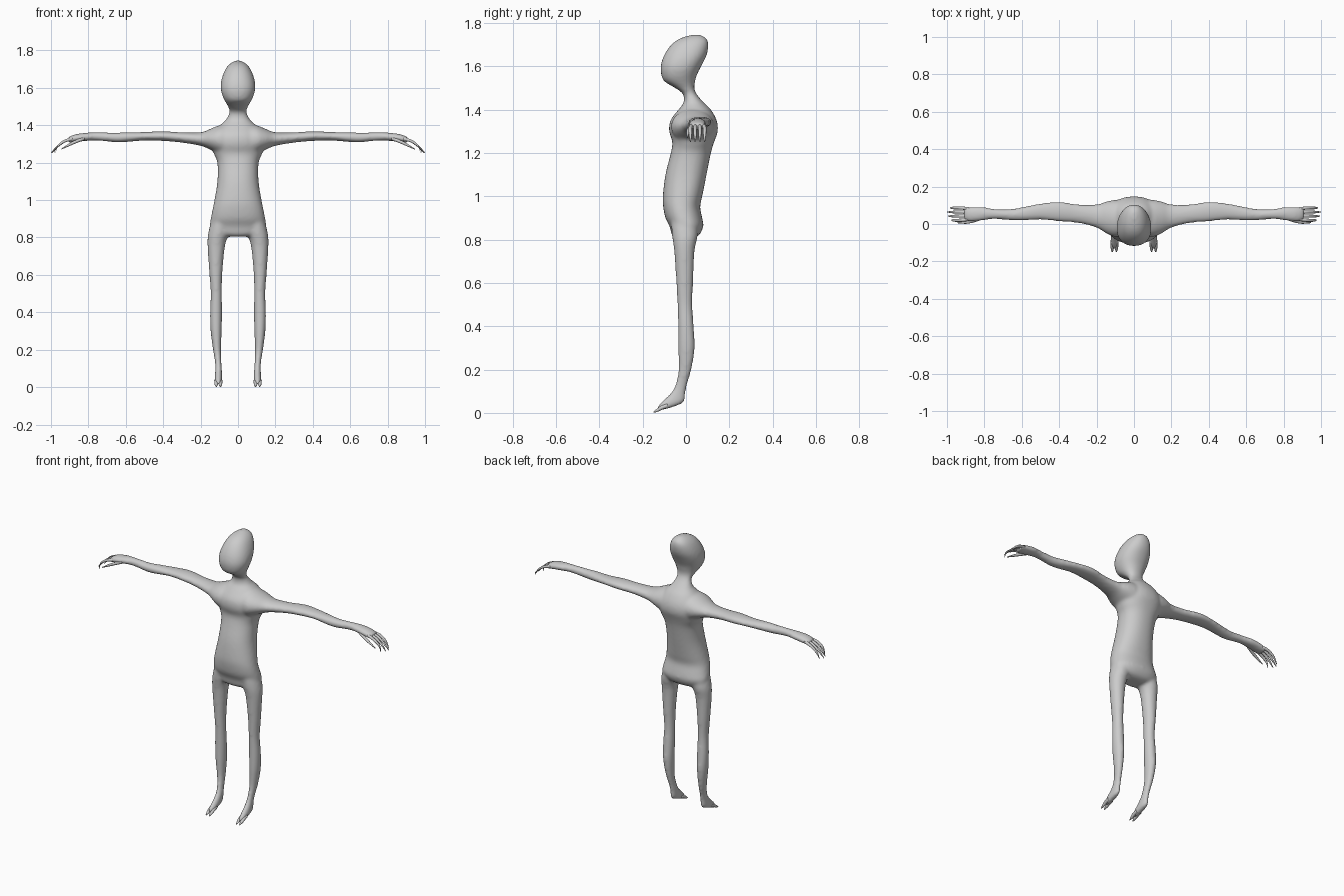
import bpy, bmesh, math
from mathutils import Vector

cube = bpy.data.objects.get("Cube")
if cube:
    bpy.data.objects.remove(cube, do_unlink=True)

skin = bpy.data.materials.new("plain grey")
skin.use_nodes = True
grey = (0.6, 0.6, 0.6, 1)
skin.diffuse_color = grey
skin.node_tree.nodes["Principled BSDF"].inputs["Base Color"].default_value = grey


def refine(rows, steps):
    """Catmull-Rom interpolation between the given cross-sections."""
    rows = [Vector(r) for r in rows]
    result = []
    for i in range(len(rows) - 1):
        a, b, c, d = rows[max(i - 1, 0)], rows[i], rows[i + 1], rows[min(i + 2, len(rows) - 1)]
        for k in range(steps):
            t = k / steps
            result.append(b + (c - a) * (t / 2) + (a * 2 - b * 5 + c * 4 - d) * (t * t / 2)
                          + (b * 3 - a - c * 3 + d) * (t ** 3 / 2))
    return result + [rows[-1]]


def loft(bm, rows, axis, side=1, sides=24, steps=3, power=1.0):
    """Rows hold a position along the axis, then low/high limits of the two other axes."""
    rings = []
    others = [n for n in range(3) if n != axis]
    for row in [refine([r[:3] for r in rows], steps), refine([(r[0], r[3], r[4]) for r in rows], steps)]:
        rings.append(row)
    loops = []
    for first, second in zip(*rings):
        loop = []
        for k in range(sides):
            angle = math.tau * k / sides
            point = Vector()
            point[axis] = first[0]
            for n, limits, wave in zip(others, (first, second), (math.cos(angle), math.sin(angle))):
                wave = math.copysign(abs(wave) ** power, wave)
                point[n] = (limits[1] + limits[2]) / 2 + wave * (limits[2] - limits[1]) / 2
            point.x *= side
            loop.append(bm.verts.new(point))
        loops.append(loop)
    for low, high in zip(loops, loops[1:]):
        for k in range(sides):
            n = (k + 1) % sides
            bm.faces.new((low[k], low[n], high[n], high[k]))
    bm.faces.new(loops[0])
    bm.faces.new(loops[-1])


def finish(bm, name):
    bmesh.ops.recalc_face_normals(bm, faces=bm.faces)
    mesh = bpy.data.meshes.new(name)
    bm.to_mesh(mesh)
    bm.free()
    mesh.materials.append(skin)
    mesh.polygons.foreach_set("use_smooth", [True] * len(mesh.polygons))
    obj = bpy.data.objects.new(name, mesh)
    bpy.context.collection.objects.link(obj)
    return obj


# Trunk, neck and head: height, half width, front, back
trunk = [(.805, .07, -.05, .03), (.82, .13, -.065, .06), (.86, .15, -.075, .08),
         (.9, .146, -.095, .075), (.95, .136, -.105, .065), (1, .126, -.107, .075),
         (1.1, .11, -.095, .095), (1.2, .11, -.07, .115), (1.25, .13, -.063, .13),
         (1.3, .14, -.078, .147), (1.35, .13, -.072, .142), (1.4, .095, -.035, .115),
         (1.43, .064, -.012, .085), (1.47, .046, -.012, .05), (1.5, .054, -.05, .038),
         (1.53, .07, -.1, .042), (1.56, .084, -.114, .05), (1.6, .093, -.117, .07),
         (1.65, .087, -.102, .095), (1.7, .067, -.068, .104), (1.73, .042, -.025, .094),
         (1.746, .012, .03, .065)]

# Leg: height, inner, outer, front, back
leg = [(.9, .03, .14, -.07, .05), (.82, .05, .16, -.065, .055), (.75, .07, .163, -.055, .04),
       (.6, .084, .153, -.045, .033), (.5, .086, .146, -.04, .03), (.4, .085, .15, -.037, .036),
       (.3, .087, .147, -.037, .041), (.2, .09, .134, -.035, .026), (.13, .088, .123, -.05, .006),
       (.09, .086, .122, -.073, -.002), (.05, .084, .125, -.115, -.008), (.03, .086, .124, -.132, -.05),
       (.016, .09, .12, -.138, -.095)]

# Arm: distance from centre, front, back, bottom, top
arm = [(.04, -.06, .13, 1.22, 1.41), (.1, -.07, .13, 1.245, 1.4), (.15, -.05, .12, 1.27, 1.38),
       (.2, -.02, .105, 1.29, 1.362), (.3, .005, .105, 1.307, 1.362), (.4, .013, .12, 1.316, 1.368),
       (.5, .023, .11, 1.318, 1.364), (.6, .018, .09, 1.31, 1.362), (.66, .02, .08, 1.309, 1.36),
       (.75, .026, .081, 1.318, 1.362), (.81, .018, .092, 1.316, 1.36), (.87, .012, .092, 1.309, 1.352),
       (.91, .018, .09, 1.304, 1.335)]

bm = bmesh.new()
loft(bm, [(z, -w, w, f, b) for z, w, f, b in trunk], 2, sides=40, power=.9)
for side in (-1, 1):
    loft(bm, leg, 2, side)
    loft(bm, arm, 0, side)
body = finish(bm, "body")

# Fuse the lofts into one softly blended skin
fuse = body.modifiers.new("fuse", 'REMESH')
fuse.mode = 'VOXEL'
fuse.voxel_size = .008
fuse.use_smooth_shade = True
soften = body.modifiers.new("soften", 'SMOOTH')
soften.factor = .5
soften.iterations = 12


def digit(bm, path, axis, thick, side):
    """A tapering finger or toe through the given points."""
    rows = []
    for i, point in enumerate(path):
        r = thick * (1, .95, .8, .25)[i]
        a, b = [point[n] for n in range(3) if n != axis]
        rows.append((point[axis], a - r, a + r, b - r, b + r))
    loft(bm, rows, axis, side, sides=10)


for side, label in ((1, "left"), (-1, "right")):
    # Four drooping fingers and a thumb
    bm = bmesh.new()
    for i, reach in enumerate((.975, .995, 1, .985)):
        y = .026 + .018 * i
        spread = (i - 1.5) * .004
        digit(bm, [(.88, y, 1.328), (.925, y + spread, 1.316),
                   (.965, y + spread, 1.287), (reach, y + spread, 1.252)], 0, .009, side)
    digit(bm, [(.82, .03, 1.33), (.86, .017, 1.315), (.9, .009, 1.297), (.945, .007, 1.272)], 0, .01, side)
    finish(bm, label + "_fingers")

    # Two pointed toes
    bm = bmesh.new()
    for x in (.094, .116):
        digit(bm, [(x, -.085, .034), (x, -.11, .025), (x, -.13, .014), (x, -.15, .003)], 1, .011, side)
    finish(bm, label + "_toes")
